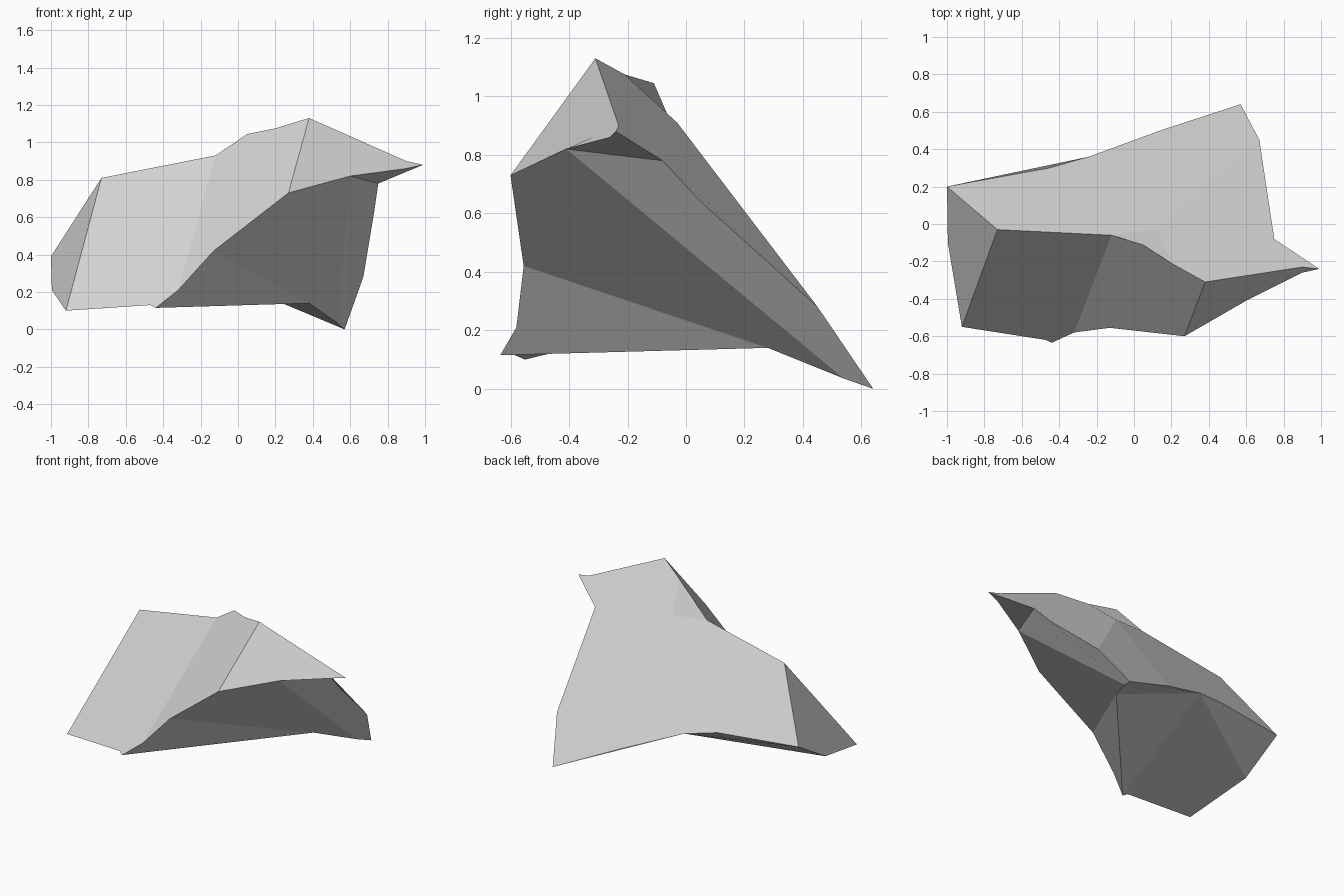
import bpy
import bmesh

cube = bpy.data.objects.get("Cube")
if cube:
    bpy.data.objects.remove(cube)

# One flat stone colour
stone = bpy.data.materials.new("pale_grey_stone")
stone.use_nodes = True
colour = (0.65, 0.65, 0.65, 1)
stone.diffuse_color = colour
stone.node_tree.nodes["Principled BSDF"].inputs["Base Color"].default_value = colour

# Corner lines of the broken rock, each followed along one natural edge
lines = {
    # upper left corner and the ridge climbing to the peak
    "ridge": "abcde",
    # overhanging tip on the right
    "tip": "fgh",
    # lower front rim, left to right
    "rim": "ijklmno",
    # right-hand edge running down to the rear foot
    "edge": "pqrs",
    # keel below the overhang
    "keel": "tu",
    # rear rim, right to left, round to the left end
    "rear": "vwxyzA",
    # notch behind the ridge
    "notch": "N",
}
paths = {
    "ridge": [(-.73, -.03, .81), (-.12, -.06, .93), (.05, -.11, 1.045),
              (.2, -.21, 1.075), (.38, -.31, 1.13)],
    "tip": [(.9, -.23, .9), (.99, -.24, .88), (.9, -.26, .86)],
    "rim": [(-.92, -.55, .1), (-.47, -.62, .13), (-.44, -.635, .115),
            (-.32, -.58, .21), (-.13, -.555, .42), (.27, -.6, .73),
            (.6, -.41, .82)],
    "edge": [(.75, -.08, .78), (.73, .05, .64), (.67, .45, .28),
             (.57, .64, 0)],
    "keel": [(.53, .54, .035), (.38, .28, .14)],
    "rear": [(.14, .5, .19), (-.24, .36, .34), (-.45, .3, .38),
             (-.55, .285, .38), (-1, .2, .39), (-.995, -.1, .21)],
    "notch": [(.12, -.03, .91)],
}

# Fracture planes, each named and bounded by the corners above
planes = {
    "left_end": "azAi",
    "front_left": "aijklb",
    "front_middle": "blmnedc",
    "front_right": "enohgf",
    "under_tip": "opgh",
    "under_low": "kuml",
    "under_middle": "muton",
    "under_right": "otsrqp",
    "rear_band": "uwvst",
    "bottom_middle": "kwu",
    "bottom_left": "kjiAw",
    "bottom_rear": "Azyxw",
    "back_right": "efgpqrNd",
    "back_middle": "Nrsv",
    "back_left": "bNvwxyza",
    "ridge_notch": "bcdN",
}

bm = bmesh.new()
corner = {}
for line, keys in lines.items():
    for key, point in zip(keys, paths[line]):
        corner[key] = bm.verts.new(point)
for keys in planes.values():
    bm.faces.new([corner[k] for k in keys])
bmesh.ops.recalc_face_normals(bm, faces=bm.faces)

mesh = bpy.data.meshes.new("rock")
bm.to_mesh(mesh)
bm.free()
mesh.materials.append(stone)
rock = bpy.data.objects.new("rock", mesh)
bpy.context.collection.objects.link(rock)
